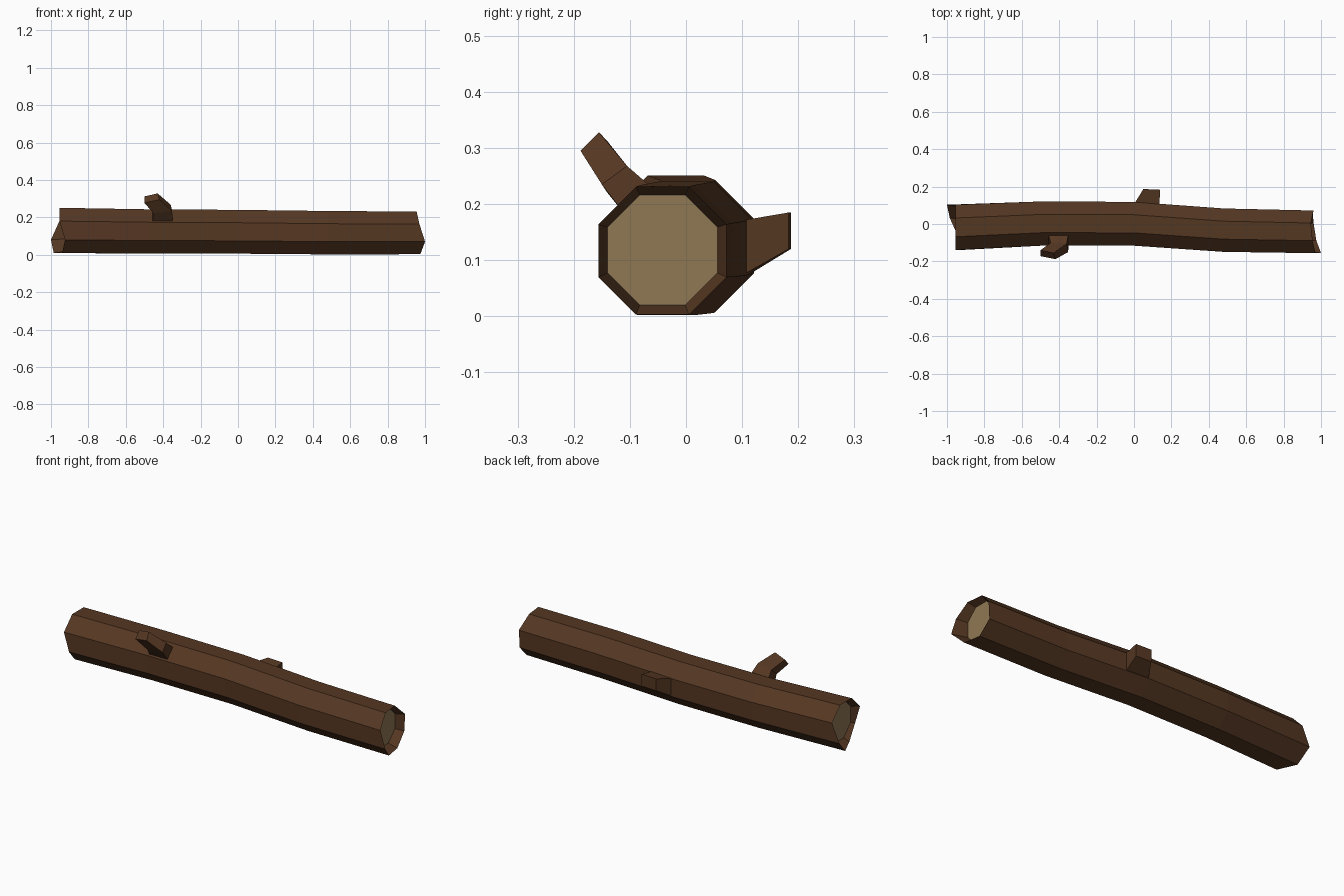
import bpy, math

if "Cube" in bpy.data.objects:
    bpy.data.objects.remove(bpy.data.objects["Cube"])


def material(name, rgb):
    m = bpy.data.materials.new(name)
    m.diffuse_color = (*rgb, 1)
    m.use_nodes = True
    m.node_tree.nodes["Principled BSDF"].inputs["Base Color"].default_value = m.diffuse_color
    return m


BARK = material("bark", (0.09, 0.038, 0.016))
WOOD = material("cut_wood", (0.28, 0.19, 0.09))


def octagon(x, cy, cz, apothem, jag=None):
    # Starts at back upper side, runs over the top to the front; x may vary per corner
    r = apothem / math.cos(math.pi / 8)
    return [(jag[i] if jag else x,
             cy + r * math.cos(math.radians(22.5 + 45 * i)),
             cz + r * math.sin(math.radians(22.5 + 45 * i))) for i in range(8)]


def loft(name, rings, start_mat=0, end_mat=0, mats=(BARK,)):
    n = len(rings[0])
    verts = [v for ring in rings for v in ring]
    faces = []
    for k in range(len(rings) - 1):
        for i in range(n):
            j = (i + 1) % n
            faces.append((k * n + i, k * n + j, (k + 1) * n + j, (k + 1) * n + i))
    faces.append(tuple(range(n))[::-1])
    faces.append(tuple(range(len(verts) - n, len(verts))))
    me = bpy.data.meshes.new(name)
    me.from_pydata(verts, [], faces)
    for m in mats:
        me.materials.append(m)
    me.polygons[len(faces) - 2].material_index = start_mat
    me.polygons[len(faces) - 1].material_index = end_mat
    ob = bpy.data.objects.new(name, me)
    bpy.context.collection.objects.link(ob)
    return ob


# Log: gently bent trunk with ragged rims and recessed cut ends
left_jag = [-0.955, -0.955, -0.955, -0.955, -0.925, -0.94, -0.985, -1.0]
right_jag = [0.96, 0.945, 0.955, 0.97, 1.0, 0.975, 0.96, 0.955]
loft("log", [
    octagon(-0.91, -0.018, 0.13, 0.105),
    octagon(0, -0.018, 0.13, 0.121, left_jag),
    octagon(-0.48, 0.003, 0.125, 0.118),
    octagon(0.0, 0.001, 0.123, 0.117),
    octagon(0.48, -0.033, 0.118, 0.116),
    octagon(0, -0.042, 0.117, 0.114, right_jag),
    octagon(0.91, -0.042, 0.118, 0.098),
], 1, 1, (BARK, WOOD))

# Front branch: bent square stub leaning to the left
loft("front_branch", [
    [(-0.46, -0.05, 0.22), (-0.46, -0.10, 0.17), (-0.35, -0.10, 0.17), (-0.35, -0.05, 0.22)],
    [(-0.445, -0.10, 0.255), (-0.45, -0.14, 0.22), (-0.352, -0.15, 0.235), (-0.36, -0.105, 0.268)],
    [(-0.50, -0.14, 0.312), (-0.50, -0.172, 0.277), (-0.42, -0.188, 0.295), (-0.43, -0.155, 0.328)],
])

# Back branch: short tapered stub
loft("back_branch", [
    [(0.0, 0.105, 0.07), (0.0, 0.105, 0.17), (0.135, 0.095, 0.17), (0.135, 0.095, 0.07)],
    [(0.05, 0.187, 0.12), (0.05, 0.187, 0.185), (0.14, 0.183, 0.185), (0.14, 0.183, 0.12)],
])
